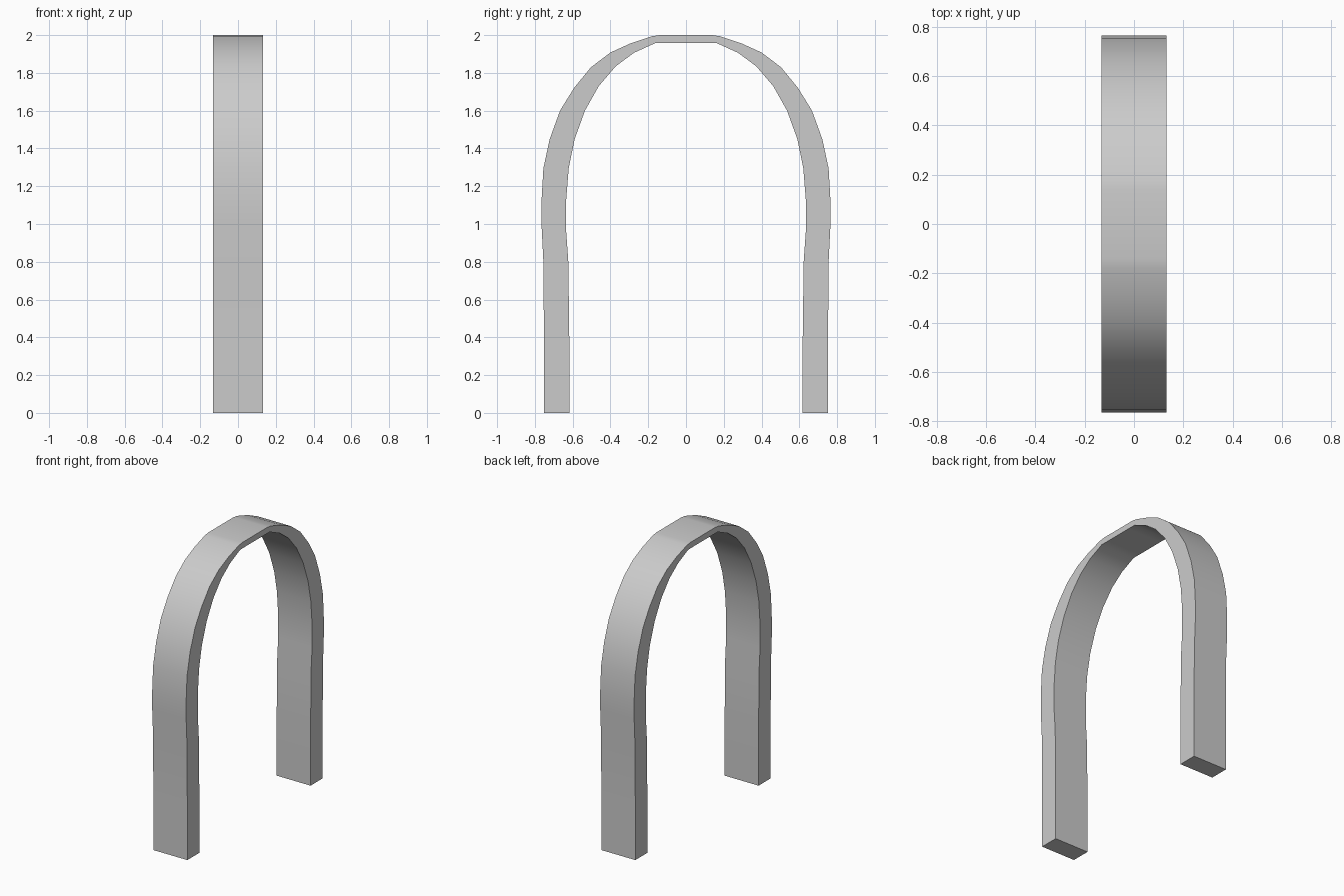
import bpy
import bmesh
import math

if "Cube" in bpy.data.objects:
    bpy.data.objects.remove(bpy.data.objects["Cube"])

HALF_WIDTH = 0.132

# Half profile (y, z) as matching outer and inner points, foot to crown
outer = [(0.752, 0), (0.752, 0.4), (0.755, 0.8), (0.765, 1.0), (0.765, 1.12),
         (0.755, 1.295), (0.722, 1.448), (0.667, 1.6), (0.593, 1.72),
         (0.503, 1.83), (0.4, 1.908), (0.292, 1.957), (0.18, 1.994), (0.14, 2.0)]
inner = [(0.618, 0), (0.618, 0.4), (0.623, 0.8), (0.635, 0.97), (0.635, 1.12),
         (0.621, 1.295), (0.59, 1.448), (0.535, 1.6), (0.462, 1.73),
         (0.372, 1.835), (0.276, 1.906), (0.162, 1.958), (0.1, 1.958), (0.05, 1.958)]


def mirrored(half):
    return half + [(-y, z) for y, z in reversed(half)]


# Sweep a rectangular section along the arch
bm = bmesh.new()
rings = []
for o, i in zip(mirrored(outer), mirrored(inner)):
    rings.append([bm.verts.new((x, y, z)) for x, (y, z) in
                  ((-HALF_WIDTH, o), (HALF_WIDTH, o), (HALF_WIDTH, i), (-HALF_WIDTH, i))])
for a, b in zip(rings, rings[1:]):
    for k in range(4):
        n = (k + 1) % 4
        bm.faces.new((a[k], a[n], b[n], b[k]))

# Foot caps
bm.faces.new(rings[0])
bm.faces.new(rings[-1])
bmesh.ops.recalc_face_normals(bm, faces=bm.faces)

mesh = bpy.data.meshes.new("arch_band")
bm.to_mesh(mesh)
bm.free()
arch = bpy.data.objects.new("arch_band", mesh)
bpy.context.collection.objects.link(arch)

# Smooth along the curve, crisp at the edges
bpy.context.view_layer.objects.active = arch
arch.select_set(True)
bpy.ops.object.shade_smooth_by_angle(angle=math.radians(35))
